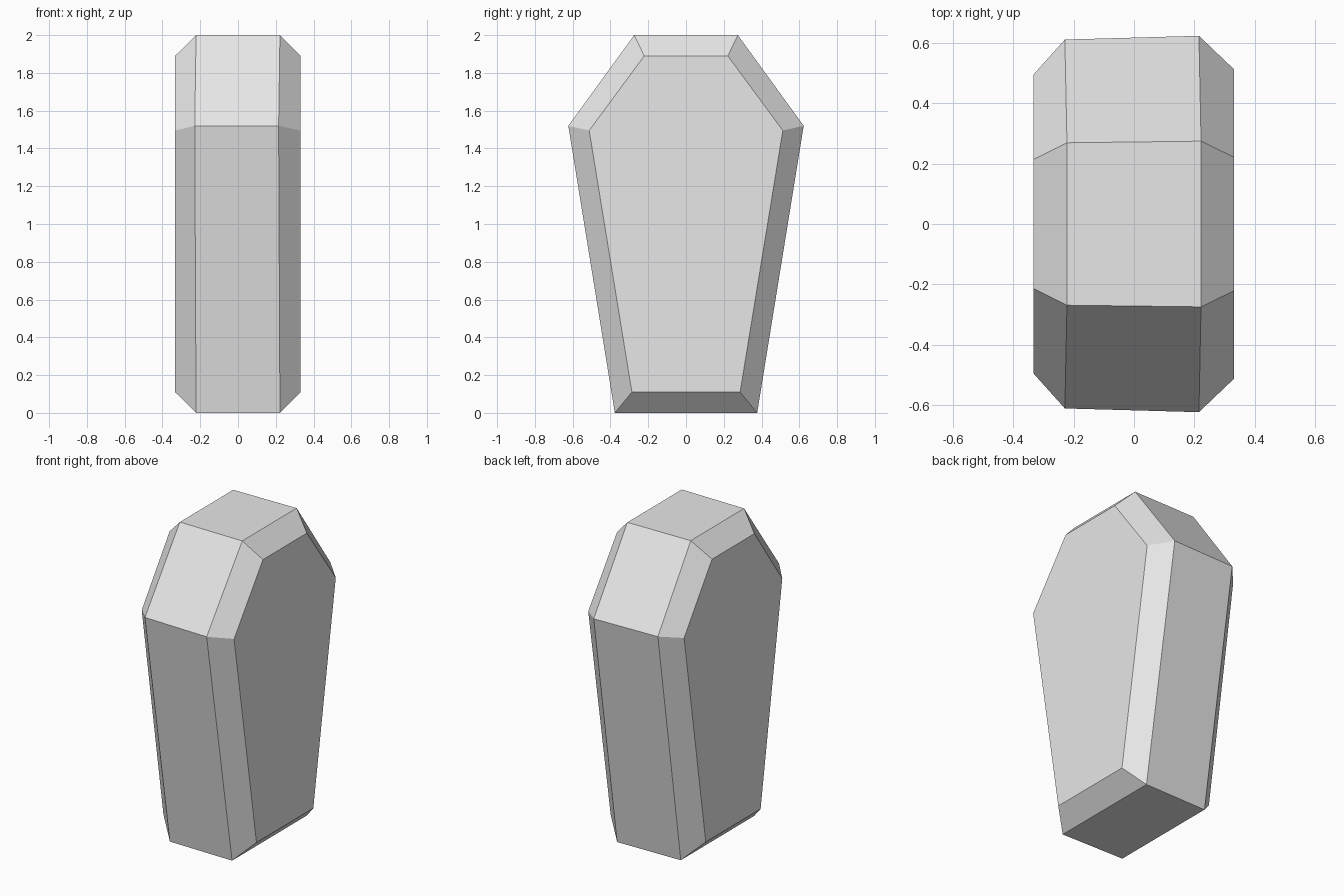
import bpy
import bmesh

cube = bpy.data.objects.get("Cube")
if cube:
    bpy.data.objects.remove(cube, do_unlink=True)

# Plain grey material
grey = bpy.data.materials.new("light grey")
grey.use_nodes = True
color = (0.8, 0.8, 0.8, 1)
grey.diffuse_color = color
grey.node_tree.nodes["Principled BSDF"].inputs["Base Color"].default_value = color

# Half profiles (half width, height) of the rim and the smaller side panel
RIM = [(0.375, 0), (0.62, 1.52), (0.273, 2)]
PANEL = [(0.285, 0.11), (0.51, 1.495), (0.22, 1.89)]


def ring(bm, half_profile, x, scale, lean=0):
    """Mirrored hexagon across y; the widest corners lean slightly in x."""
    points = half_profile + [(-y, z) for y, z in reversed(half_profile)]
    widest = max(y for y, z in half_profile)
    return [bm.verts.new((x + (lean if abs(y) == widest else 0), y * scale, z))
            for y, z in points]


bm = bmesh.new()
rings = [
    ring(bm, PANEL, -0.333, 0.97),
    ring(bm, RIM, -0.222, 0.985, -0.007),
    ring(bm, RIM, 0.222, 1.005, -0.007),
    ring(bm, PANEL, 0.331, 1.005),
]

# Bevelled sides and middle band
for a, b in zip(rings, rings[1:]):
    for i in range(len(a)):
        j = (i + 1) % len(a)
        bm.faces.new((a[i], a[j], b[j], b[i]))

# Flat side panels
bm.faces.new(rings[0])
bm.faces.new(rings[-1])
bmesh.ops.recalc_face_normals(bm, faces=bm.faces)

mesh = bpy.data.meshes.new("coffin_body")
bm.to_mesh(mesh)
bm.free()
mesh.materials.append(grey)
body = bpy.data.objects.new("coffin_body", mesh)
bpy.context.collection.objects.link(body)
